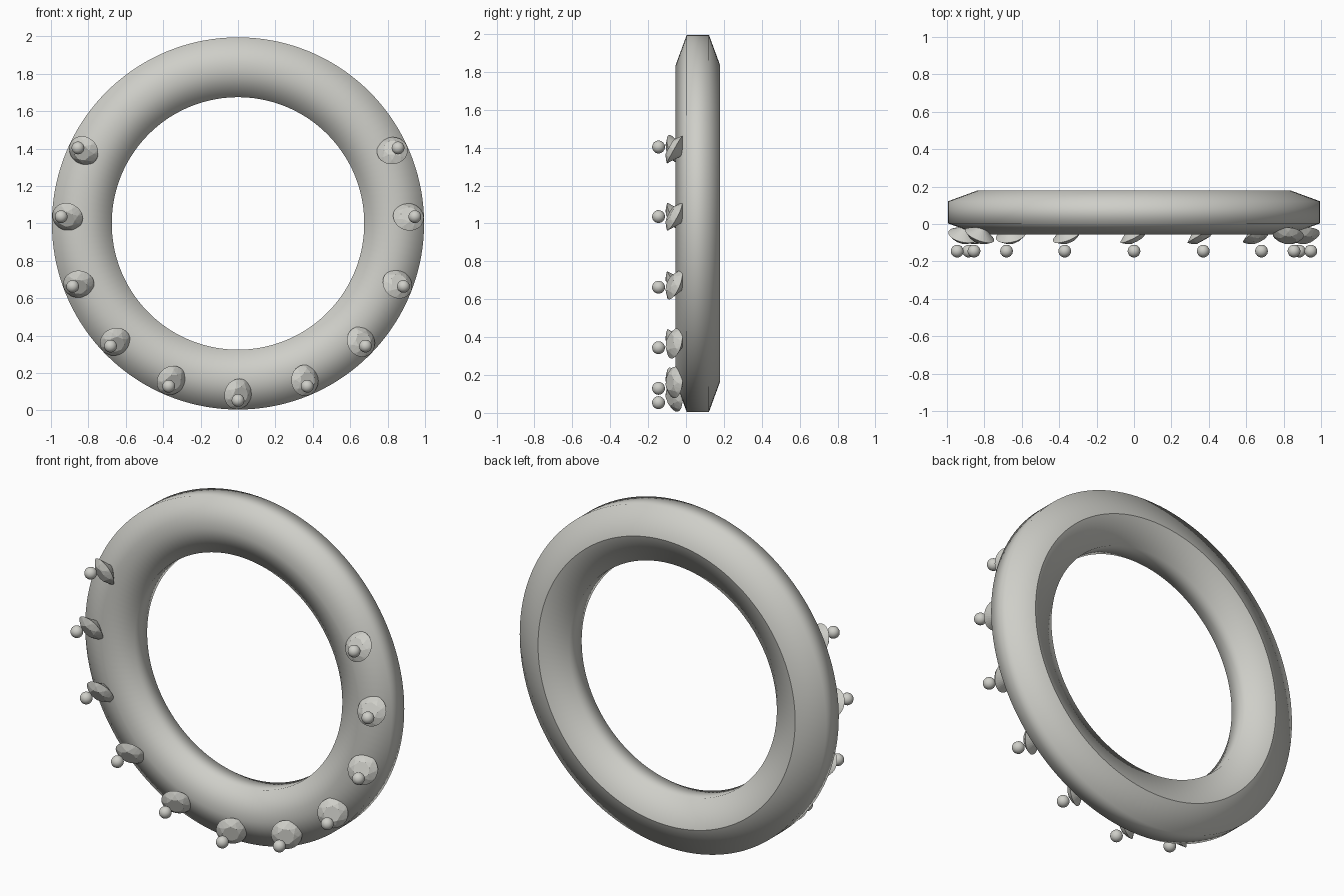
import bpy, bmesh, math
from mathutils import Matrix, Vector

if "Cube" in bpy.data.objects:
    bpy.data.objects.remove(bpy.data.objects["Cube"])

CENTRE = Vector((0, 0, 1.0))
grey = bpy.data.materials.new("pale_grey")
grey.diffuse_color = (0.62, 0.62, 0.58, 1)
grey.use_nodes = True
grey.node_tree.nodes["Principled BSDF"].inputs["Base Color"].default_value = grey.diffuse_color


def finish(bm, name, smooth):
    bmesh.ops.recalc_face_normals(bm, faces=bm.faces)
    for f in bm.faces:
        f.smooth = smooth
    me = bpy.data.meshes.new(name)
    bm.to_mesh(me)
    bm.free()
    me.materials.append(grey)
    ob = bpy.data.objects.new(name, me)
    bpy.context.collection.objects.link(ob)
    return ob


# Ring: stretched hexagonal section swept round the y axis
bm = bmesh.new()
N = 144
section = [(0.835 + 0.16 * s, 0.0625 + y) for s, y in
           ((1, -0.0588), (1, 0.0588), (0, 0.1175), (-1, 0.0588), (-1, -0.0588), (0, -0.1175))]
rows = []
for i in range(N):
    a = 2 * math.pi * i / N
    rows.append([bm.verts.new(CENTRE + Vector((r * math.sin(a), y, r * math.cos(a))))
                 for r, y in section])
for i in range(N):
    p, q = rows[i], rows[(i + 1) % N]
    for j in range(6):
        k = (j + 1) % 6
        bm.faces.new((p[j], p[k], q[k], q[j]))
    # hard crease along the back ridge
    bm.edges.get((p[2], q[2])).smooth = False
finish(bm, "ring", True)


# Cut gem: table, crown facets, round girdle and pointed pavilion
def add_gem(name, matrix):
    bm = bmesh.new()
    for n, r, z, off in ((8, 0.045, 0.03, 0), (8, 0.066, 0.0165, 0.5), (32, 0.083, 0, 0)):
        for i in range(n):
            a = 2 * math.pi * (i + off) / n
            bm.verts.new((r * math.cos(a), r * math.sin(a), z))
    bm.verts.new((0, 0, -0.055))
    bmesh.ops.convex_hull(bm, input=bm.verts)
    bm.transform(matrix)
    finish(bm, name, False)


def add_bead(name, matrix):
    bm = bmesh.new()
    bmesh.ops.create_uvsphere(bm, u_segments=24, v_segments=14, radius=0.034, matrix=matrix)
    finish(bm, name, True)


# Eleven gems, each with a bead, spread round the lower front
axis = Vector((math.sin(math.radians(28)), -math.cos(math.radians(28)), -0.17))
tilt = axis.to_track_quat('Z', 'Y').to_matrix().to_4x4()
for i in range(-5, 6):
    turn = Matrix.Translation(CENTRE) @ Matrix.Rotation(-math.radians(23.05) * i, 4, 'Y')
    add_gem(f"gem_{i + 6}", turn @ Matrix.Translation((0, -0.06, -0.912)) @ tilt)
    add_bead(f"bead_{i + 6}", turn @ Matrix.Translation((0, -0.145, -0.946)))
